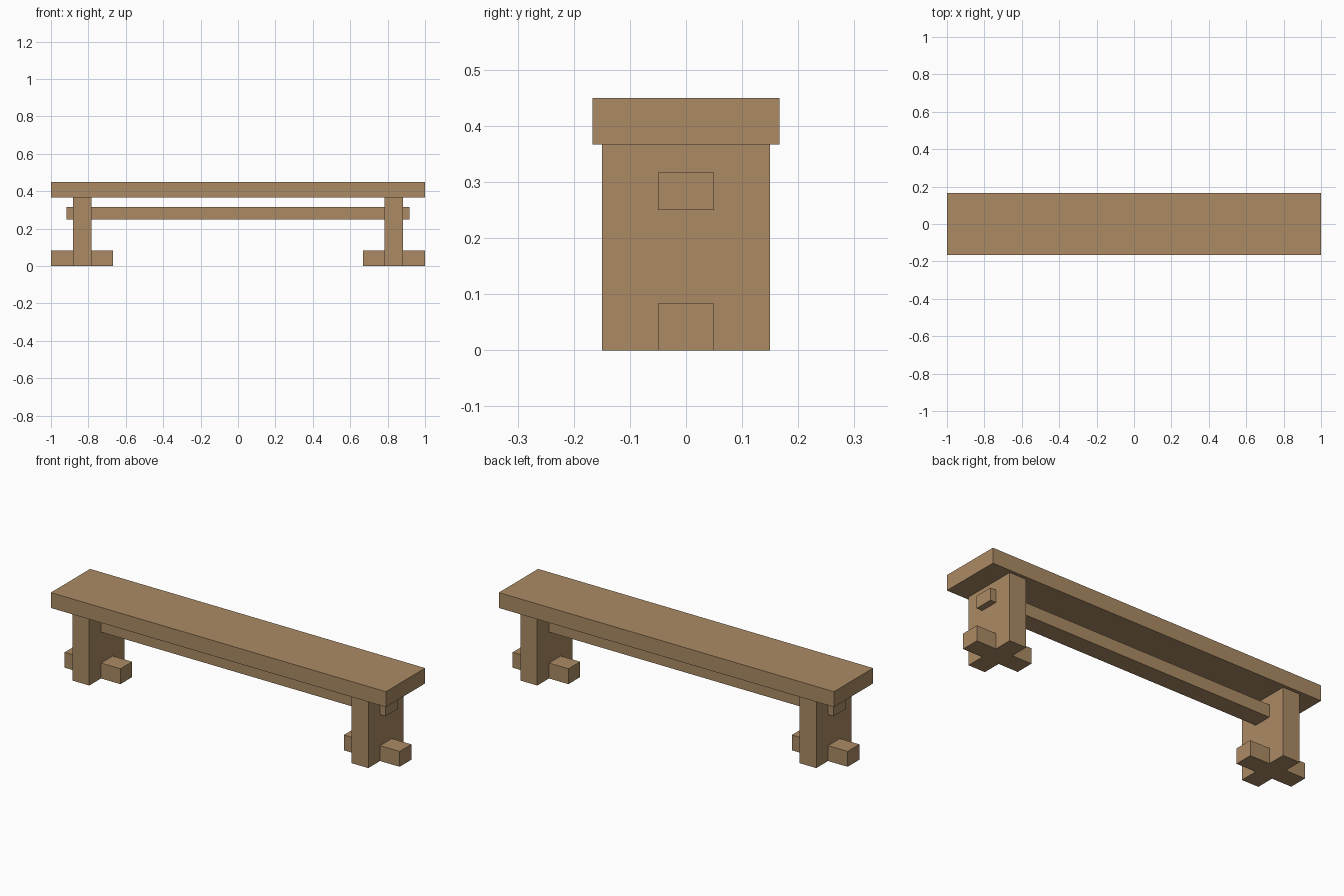
import bpy

# Remove the default cube
default_cube = bpy.data.objects.get("Cube")
if default_cube:
    bpy.data.objects.remove(default_cube, do_unlink=True)

# Single wood colour
wood = bpy.data.materials.new("light_brown_wood")
wood.use_nodes = True
colour = (0.407, 0.258, 0.130, 1.0)
wood.diffuse_color = colour
wood.node_tree.nodes["Principled BSDF"].inputs["Base Color"].default_value = colour


def beam(name, x, y, z):
    """Box spanning the given (low, high) range on each axis."""
    spans = (x, y, z)
    bpy.ops.mesh.primitive_cube_add(size=1, location=[(a + b) / 2 for a, b in spans])
    obj = bpy.context.object
    obj.name = name
    obj.scale = [b - a for a, b in spans]
    bpy.ops.object.transform_apply(location=False, rotation=False, scale=True)
    obj.data.materials.append(wood)
    return obj


# Seat plank and the long stretcher whose ends pass through the legs
beam("seat", (-1, 1), (-0.167, 0.167), (0.367, 0.45))
beam("stretcher", (-0.917, 0.917), (-0.05, 0.05), (0.25, 0.317))

# Slab leg and crossing foot at each end
for side, s in (("left", 1), ("right", -1)):
    beam(f"{side}_leg", sorted((s * 0.783, s * 0.883)), (-0.15, 0.15), (0, 0.367))
    beam(f"{side}_foot", sorted((s * 0.667, s)), (-0.05, 0.05), (0, 0.083))
